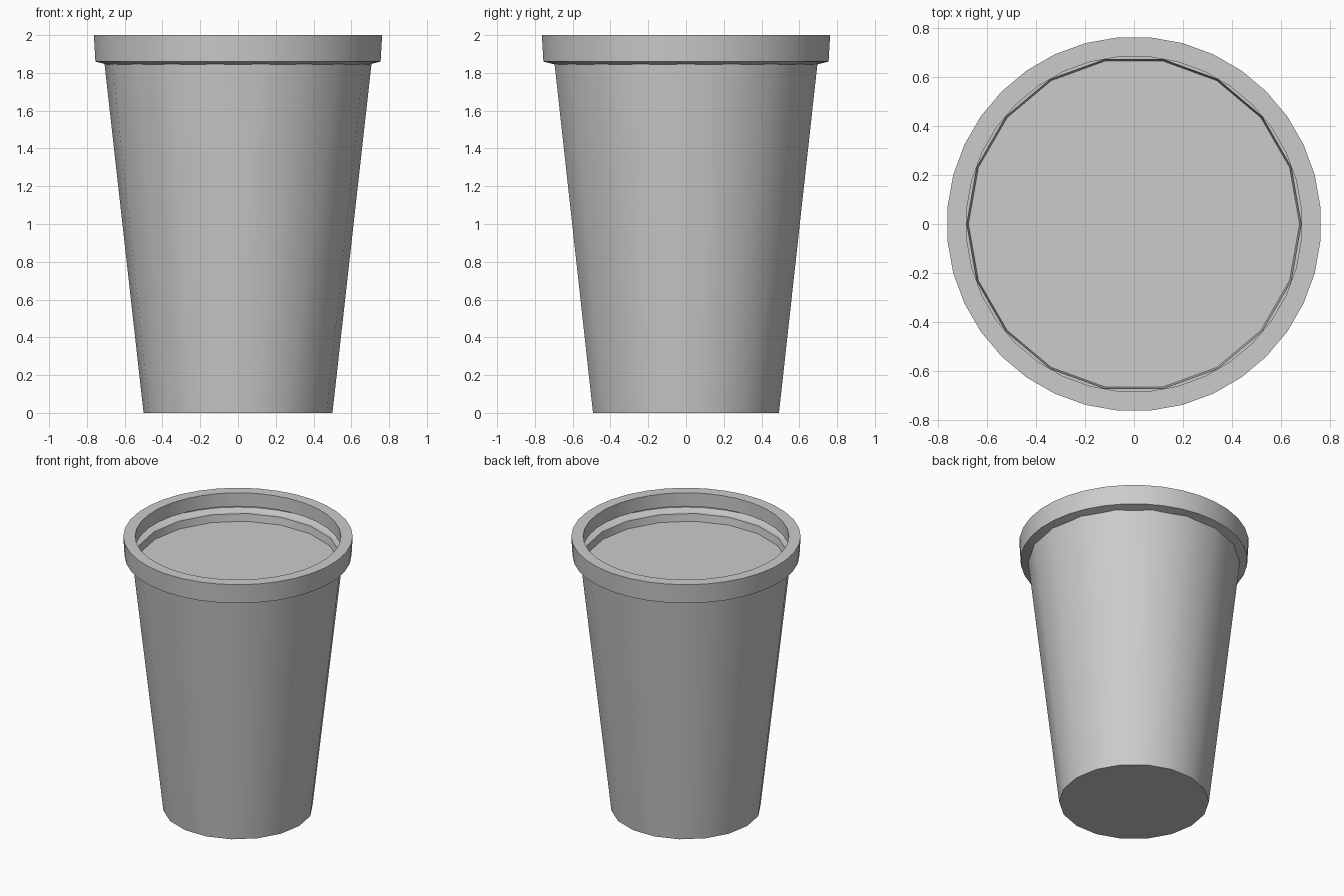
import bpy, bmesh, math

if "Cube" in bpy.data.objects:
    bpy.data.objects.remove(bpy.data.objects["Cube"])

grey = bpy.data.materials.new("plain grey")
grey.diffuse_color = (0.6, 0.6, 0.6, 1)
grey.use_nodes = True
grey.node_tree.nodes["Principled BSDF"].inputs["Base Color"].default_value = grey.diffuse_color


def lathe(name, profile, sides, offset=0.0, closed=False):
    """Spin (radius, z) points around z; an open profile is capped at both ends."""
    bm = bmesh.new()
    rings = []
    for r, z in profile:
        ring = []
        for i in range(sides):
            a = math.tau * i / sides + offset
            ring.append(bm.verts.new((r * math.cos(a), r * math.sin(a), z)))
        rings.append(ring)
    pairs = list(zip(rings, rings[1:]))
    if closed:
        pairs.append((rings[-1], rings[0]))
    else:
        bm.faces.new(rings[0])
        bm.faces.new(rings[-1])
    for low, high in pairs:
        for i in range(sides):
            j = (i + 1) % sides
            bm.faces.new((low[i], low[j], high[j], high[i]))
    bmesh.ops.recalc_face_normals(bm, faces=bm.faces)
    mesh = bpy.data.meshes.new(name)
    bm.to_mesh(mesh)
    bm.free()
    mesh.materials.append(grey)
    obj = bpy.data.objects.new(name, mesh)
    bpy.context.collection.objects.link(obj)
    bpy.ops.object.select_all(action='DESELECT')
    bpy.context.view_layer.objects.active = obj
    obj.select_set(True)
    bpy.ops.object.shade_smooth_by_angle(angle=math.radians(30))
    return obj


# Tapered cup with a shallow recess in its top
lathe("cup_body", [(0.5, 0), (0.707, 1.85), (0.684, 1.85), (0.677, 1.796)], 18)

# Hollow rim: inner lip, flat top, outer band and sloping underside
lathe("cup_rim", [
    (0.687, 1.90), (0.687, 2.0), (0.766, 2.0), (0.758, 1.86), (0.698, 1.845),
    (0.698, 1.849), (0.752, 1.864), (0.759, 1.993), (0.693, 1.993), (0.693, 1.90),
], 36, math.radians(5), closed=True)
